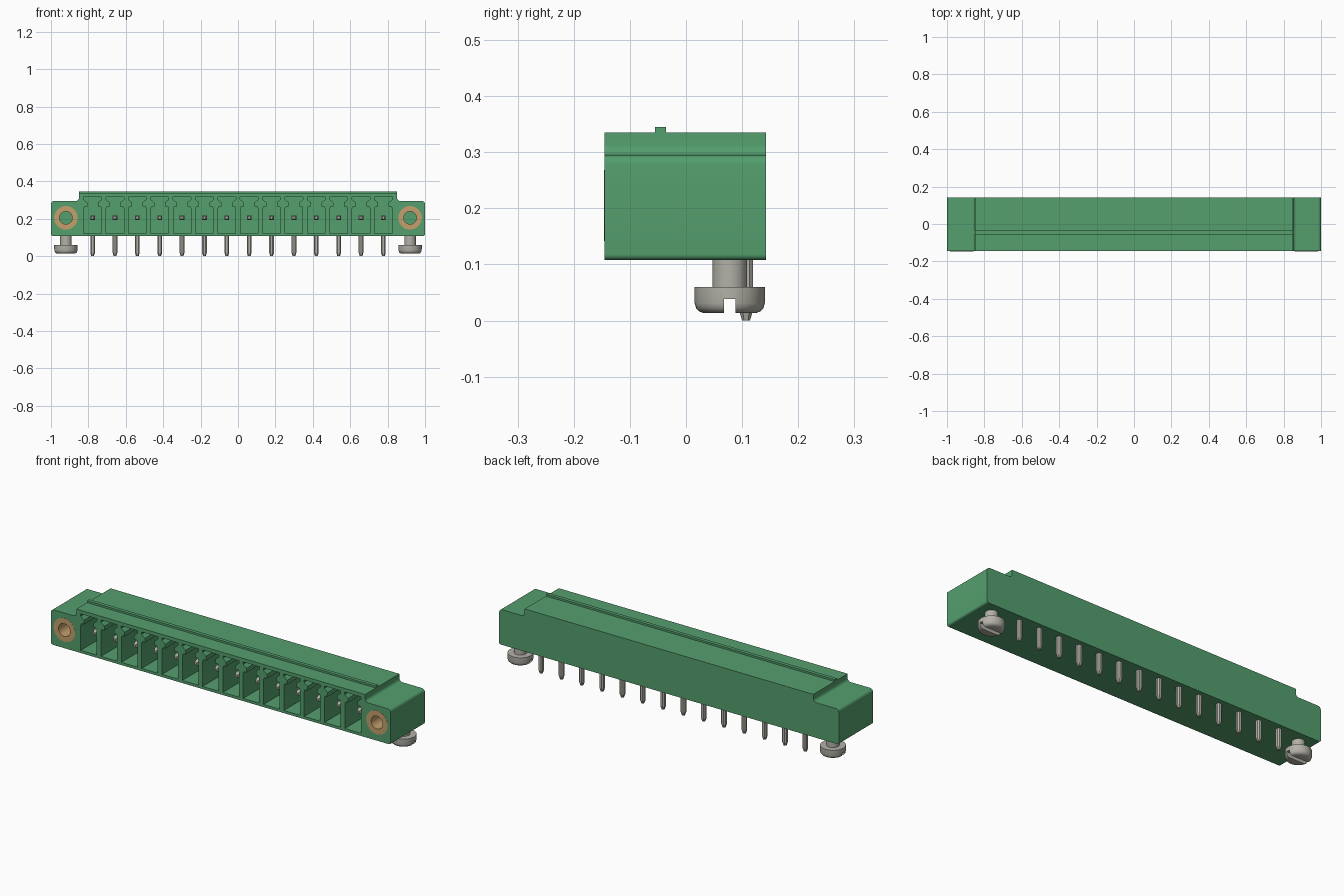
import bpy, bmesh, math

cube = bpy.data.objects.get("Cube")
if cube:
    bpy.data.objects.remove(cube, do_unlink=True)


def material(name, rgb, metallic=0.0):
    m = bpy.data.materials.new(name)
    m.use_nodes = True
    m.diffuse_color = (*rgb, 1)
    b = m.node_tree.nodes["Principled BSDF"]
    b.inputs["Base Color"].default_value = (*rgb, 1)
    b.inputs["Roughness"].default_value = 0.5
    return m


GREEN = material("green plastic", (0.089, 0.345, 0.155))
BRASS = material("brass", (0.55, 0.35, 0.15))
STEEL = material("tinned metal", (0.45, 0.44, 0.39))


def make(name, bm, mat, smooth=False):
    bmesh.ops.recalc_face_normals(bm, faces=bm.faces)
    me = bpy.data.meshes.new(name)
    bm.to_mesh(me)
    bm.free()
    me.materials.append(mat)
    ob = bpy.data.objects.new(name, me)
    bpy.context.collection.objects.link(ob)
    if smooth:
        shade(ob)
    return ob


def shade(ob):
    bpy.ops.object.select_all(action='DESELECT')
    ob.select_set(True)
    bpy.context.view_layer.objects.active = ob
    bpy.ops.object.shade_smooth_by_angle(angle=math.radians(35))


def prism(bm, outline, y0, y1):
    """Extrude an x-z outline along y."""
    rings = [[bm.verts.new((x, y, z)) for x, z in outline] for y in (y0, y1)]
    n = len(outline)
    for r in rings:
        bm.faces.new(r)
    for i in range(n):
        j = (i + 1) % n
        bm.faces.new((rings[0][i], rings[0][j], rings[1][j], rings[1][i]))


def box(bm, x0, x1, y0, y1, z0, z1):
    prism(bm, [(x0, z0), (x1, z0), (x1, z1), (x0, z1)], y0, y1)


def circle(cx, cz, r, n=32):
    return [(cx + r * math.cos(2 * math.pi * i / n), cz + r * math.sin(2 * math.pi * i / n))
            for i in range(n)]


def lathe(bm, profile, cx, cy, n=32):
    """Spin an (r, z) profile about a vertical axis."""
    vs = [bm.verts.new((cx + r, cy, z)) for r, z in profile]
    es = [bm.edges.new(p) for p in zip(vs, vs[1:])]
    bmesh.ops.spin(bm, geom=vs + es, cent=(cx, cy, 0), axis=(0, 0, 1),
                   angle=2 * math.pi, steps=n, use_duplicate=False)
    bmesh.ops.remove_doubles(bm, verts=bm.verts, dist=1e-5)


def cut(ob, bm):
    """Subtract the cutter mesh and apply the result."""
    cutter = make("cutter", bm, GREEN)
    cutter.hide_render = True
    mod = ob.modifiers.new("cut", 'BOOLEAN')
    mod.operation, mod.solver, mod.object = 'DIFFERENCE', 'EXACT', cutter
    dg = bpy.context.evaluated_depsgraph_get()
    new = bpy.data.meshes.new_from_object(ob.evaluated_get(dg))
    ob.modifiers.clear()
    ob.data = new
    bpy.data.objects.remove(cutter, do_unlink=True)


FRONT, BACK, BOTTOM = -0.145, 0.143, 0.108
PITCH, COUNT = 0.1196, 14
PIN_X = [(i - (COUNT - 1) / 2) * PITCH for i in range(COUNT)]
EAR_X, EAR_Z = 0.92, 0.205


# Housing: rounded flanges, filleted steps, taller middle
def arc(cx, cz, r, a0, a1, n=6):
    return [(cx + r * math.cos(math.radians(a0 + (a1 - a0) * i / n)),
             cz + r * math.sin(math.radians(a0 + (a1 - a0) * i / n))) for i in range(n + 1)]


half = (arc(0.99, 0.118, 0.01, -90, 0) + arc(0.983, 0.278, 0.017, 0, 90)
        + arc(0.868, 0.313, 0.018, 270, 180) + [(0.85, 0.335)])
bm = bmesh.new()
prism(bm, half + [(-x, z) for x, z in reversed(half)], FRONT, BACK)
housing = make("housing", bm, GREEN)

# Keyed contact chambers and flange bores
cell = [(0.047, 0.122), (0.047, 0.255), (0.043, 0.265), (0.028, 0.265),
        (0.028, 0.287), (0.048, 0.303), (0.048, 0.316)]
bm = bmesh.new()
for px in PIN_X:
    prism(bm, [(px + x, z) for x, z in cell] + [(px - x, z) for x, z in reversed(cell)],
          FRONT - 0.02, 0.06)
for s in (-1, 1):
    prism(bm, circle(s * EAR_X, EAR_Z, 0.062), FRONT - 0.02, 0.03)
cut(housing, bm)
shade(housing)

# Coding rib along the top
bm = bmesh.new()
box(bm, -0.85, 0.85, -0.055, -0.036, 0.33, 0.345)
make("top_rib", bm, GREEN)

for s, side in ((-1, "right"), (1, "left")):
    # Threaded insert: an open brass tube in the flange
    bm = bmesh.new()
    loops = [[bm.verts.new((x, y, z)) for x, z in circle(s * EAR_X, EAR_Z, r)]
             for r, y in ((0.063, FRONT - 0.001), (0.063, 0.03), (0.034, 0.03), (0.034, FRONT - 0.001))]
    for a, b in zip(loops, loops[1:] + loops[:1]):
        for i in range(32):
            j = (i + 1) % 32
            bm.faces.new((a[i], a[j], b[j], b[i]))
    make(side + "_insert", bm, BRASS, True)

    # Mounting screw with a slotted head underneath
    bm = bmesh.new()
    lathe(bm, [(0, 0.013), (0.046, 0.013), (0.054, 0.016), (0.060, 0.022), (0.0625, 0.031),
               (0.0625, 0.06), (0.031, 0.06), (0.031, 0.115), (0, 0.115)], s * EAR_X, 0.078)
    screw = make(side + "_screw", bm, STEEL)
    bm = bmesh.new()
    box(bm, s * EAR_X - 0.1, s * EAR_X + 0.1, 0.068, 0.088, -0.02, 0.038)
    cut(screw, bm)
    shade(screw)

# Bent contacts: solder tail below, square blade inside the chamber
for k, px in enumerate(PIN_X):
    bm = bmesh.new()
    rings = []
    for w, z in ((0.007, 0.0), (0.0125, 0.018), (0.0125, 0.118)):
        c = w * 0.5
        pts = [(w, -c), (w, c), (c, w), (-c, w), (-w, c), (-w, -c), (-c, -w), (c, -w)]
        rings.append([bm.verts.new((px + x, 0.107 + y, z)) for x, y in pts])
    for a, b in zip(rings, rings[1:]):
        for i in range(8):
            j = (i + 1) % 8
            bm.faces.new((a[i], a[j], b[j], b[i]))
    bm.faces.new(rings[0])
    bm.faces.new(rings[-1])
    make(f"solder_tail_{k + 1}", bm, STEEL)

    bm = bmesh.new()
    prof = [(0.006, -0.1), (0.0125, -0.082), (0.0125, 0.07)]
    sq = [[bm.verts.new((px + dx * w, y, EAR_Z + dz * w))
           for dx, dz in ((-1, -1), (1, -1), (1, 1), (-1, 1))] for w, y in prof]
    for a, b in zip(sq, sq[1:]):
        for i in range(4):
            j = (i + 1) % 4
            bm.faces.new((a[i], a[j], b[j], b[i]))
    bm.faces.new(sq[0])
    bm.faces.new(sq[-1])
    make(f"contact_blade_{k + 1}", bm, STEEL)
